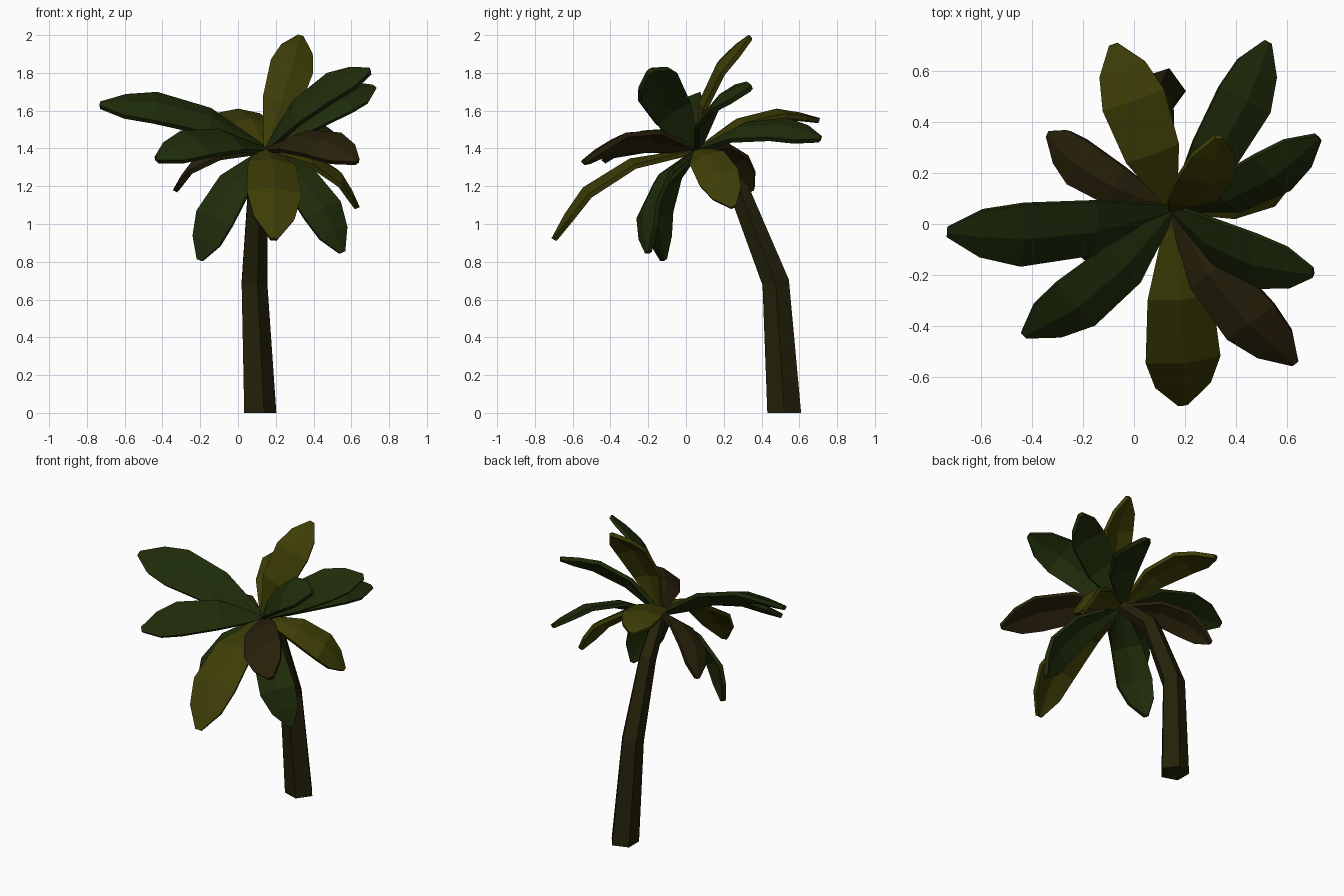
import bpy, bmesh, math
from mathutils import Vector, Matrix

cube = bpy.data.objects.get("Cube")
if cube:
    bpy.data.objects.remove(cube, do_unlink=True)


def material(name, rgb):
    m = bpy.data.materials.new(name)
    m.use_nodes = True
    m.diffuse_color = (*rgb, 1)
    m.node_tree.nodes["Principled BSDF"].inputs["Base Color"].default_value = (*rgb, 1)
    return m


olive = material("olive_leaf", (0.046, 0.046, 0.002))
green = material("green_leaf", (0.0135, 0.025, 0.003))
brown = material("brown_leaf", (0.021, 0.015, 0.003))
bark = material("bark", (0.0175, 0.0155, 0.003))


def finish(name, bm, mat):
    bmesh.ops.recalc_face_normals(bm, faces=bm.faces)
    mesh = bpy.data.meshes.new(name)
    bm.to_mesh(mesh)
    bm.free()
    mesh.materials.append(mat)
    obj = bpy.data.objects.new(name, mesh)
    bpy.context.collection.objects.link(obj)
    return obj


# Five-sided trunk swept along a bent path
def build_trunk():
    bm = bmesh.new()
    path = [((0.109, 0.52, 0), 0.094, 0), ((0.08, 0.475, 0.69), 0.075, 12),
            ((0.1, 0.28, 1.18), 0.058, 30), ((0.15, 0.07, 1.38), 0.045, 45)]
    rings = []
    for centre, radius, lean in path:
        turn = Matrix.Rotation(math.radians(lean), 3, 'X')
        ring = []
        for i in range(5):
            a = math.tau * i / 5
            offset = turn @ Vector((math.cos(a), math.sin(a), 0)) * radius
            ring.append(bm.verts.new(Vector(centre) + offset))
        rings.append(ring)
    for low, high in zip(rings, rings[1:]):
        for i in range(5):
            j = (i + 1) % 5
            bm.faces.new((low[i], low[j], high[j], high[i]))
    bm.faces.new(rings[0])
    bm.faces.new(rings[-1])
    finish("trunk", bm, bark)


CROWN = Vector((0.15, 0.06, 1.39))
# Leaf rows: distance along the midrib, half width share, share of the arch
ROWS = [(0, 0.06, 0), (0.37, 0.43, 1), (0.69, 0.5, 1), (0.86, 0.37, 0.52), (1, 0.06, 0)]


# Arched leaf with a raised midrib and a thin slab edge, rolled about its length
def build_leaf(name, mat, tip, arch, width, roll=0):
    bm = bmesh.new()
    span = Vector(tip) - CROWN
    along = span.normalized()
    side = along.cross(Vector((0, 0, 1))).normalized()
    side = Matrix.Rotation(math.radians(roll), 3, along) @ side
    up = side.cross(along)
    rows = []
    for t, half, lift in ROWS:
        mid = CROWN + span * t + up * arch * lift
        edge = side * half * width
        drop = up * half * width * 0.2
        rows.append([bm.verts.new(p) for p in (mid - edge - drop, mid, mid + edge - drop)])
    for a, b in zip(rows, rows[1:]):
        for k in range(2):
            bm.faces.new((a[k], a[k + 1], b[k + 1], b[k]))
    obj = finish(name, bm, mat)
    slab = obj.modifiers.new("thickness", 'SOLIDIFY')
    slab.thickness = 0.026
    slab.offset = 0


build_trunk()
build_leaf("top_leaf", olive, (0.33, 0.34, 1.99), 0.09, 0.23, 38)
build_leaf("back_leaf", olive, (-0.08, 0.7, 1.55), 0.1, 0.25)
build_leaf("back_left_leaf", green, (0.52, 0.71, 1.45), 0.1, 0.24, 25)
build_leaf("left_upper_leaf", green, (0.72, 0.34, 1.72), 0.09, 0.23, 40)
build_leaf("front_left_upper_leaf", green, (0.7, -0.19, 1.81), 0.09, 0.25, 45)
build_leaf("front_left_leaf", brown, (0.63, -0.54, 1.33), 0.1, 0.25, 27)
build_leaf("front_leaf", olive, (0.19, -0.7, 0.92), 0.14, 0.29, -5)
build_leaf("front_right_leaf", green, (-0.43, -0.43, 1.34), 0.1, 0.25, -30)
build_leaf("right_leaf", green, (-0.73, -0.03, 1.63), 0.1, 0.28, -33)
build_leaf("back_right_leaf", brown, (-0.33, 0.35, 1.18), 0.1, 0.2, -25)
build_leaf("right_drooping_leaf", green, (-0.2, -0.12, 0.81), 0.11, 0.23, -35)
build_leaf("left_drooping_leaf", green, (0.55, -0.2, 0.85), 0.12, 0.23, 35)
build_leaf("back_left_drooping_leaf", olive, (0.63, 0.25, 1.09), 0.1, 0.22, 25)
